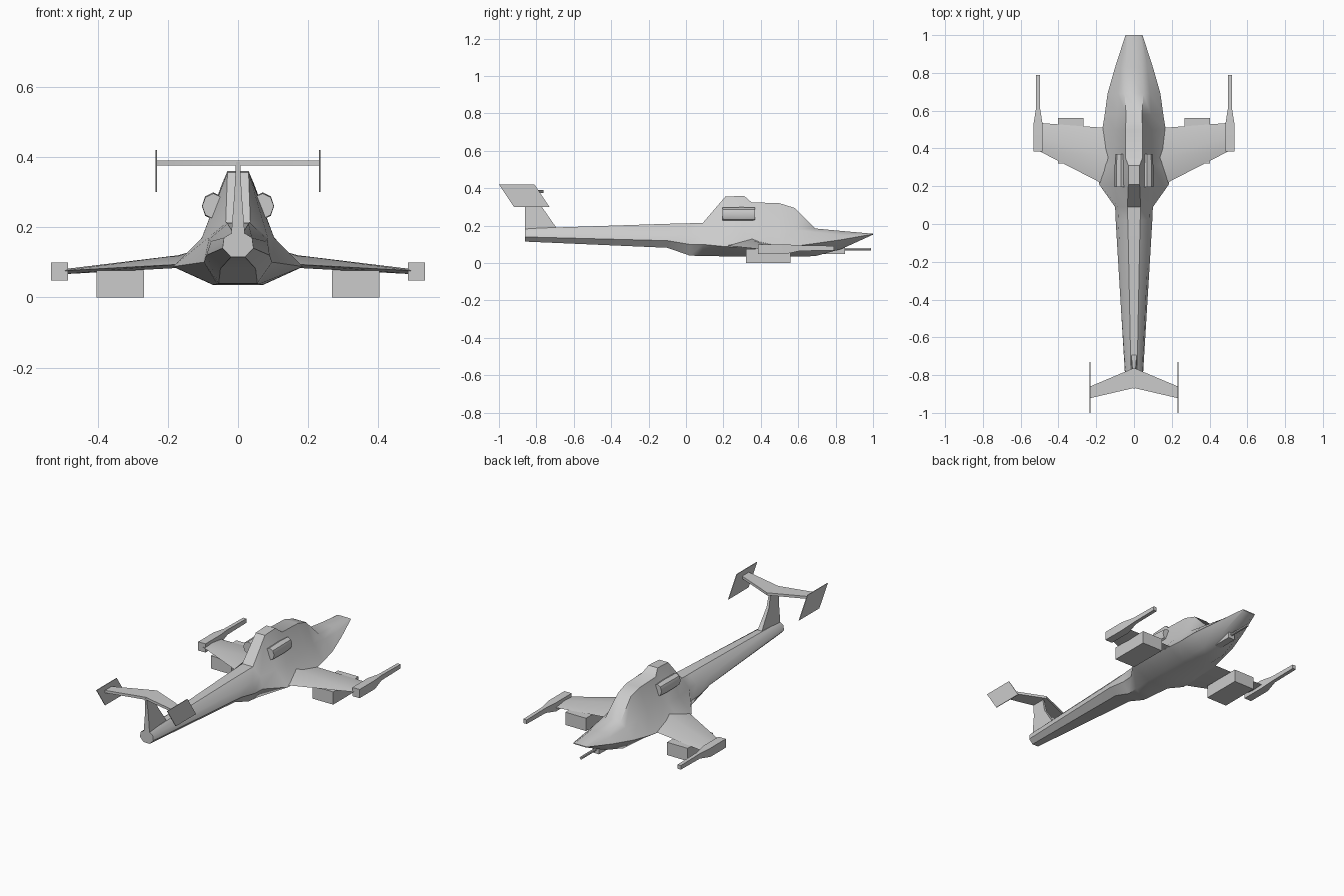
import bpy, bmesh, math

cube = bpy.data.objects.get("Cube")
if cube:
    bpy.data.objects.remove(cube, do_unlink=True)

grey = bpy.data.materials.new("plain grey")
grey.use_nodes = True
grey.diffuse_color = (0.6, 0.6, 0.6, 1)
grey.node_tree.nodes["Principled BSDF"].inputs["Base Color"].default_value = (0.6, 0.6, 0.6, 1)


def finish(name, bm, angle=40):
    bmesh.ops.recalc_face_normals(bm, faces=bm.faces)
    mesh = bpy.data.meshes.new(name)
    bm.to_mesh(mesh)
    bm.free()
    mesh.materials.append(grey)
    ob = bpy.data.objects.new(name, mesh)
    bpy.context.collection.objects.link(ob)
    bpy.ops.object.select_all(action="DESELECT")
    ob.select_set(True)
    bpy.context.view_layer.objects.active = ob
    bpy.ops.object.shade_smooth_by_angle(angle=math.radians(angle))
    return ob


def loft(name, rings, angle=40):
    """Skin a list of equal-length closed rings and cap both ends."""
    bm = bmesh.new()
    loops = [[bm.verts.new(p) for p in ring] for ring in rings]
    n = len(loops[0])
    for a, b in zip(loops, loops[1:]):
        for i in range(n):
            j = (i + 1) % n
            bm.faces.new((a[i], a[j], b[j], b[i]))
    bm.faces.new(loops[0])
    bm.faces.new(loops[-1])
    return finish(name, bm, angle)


def rect(x, y, z, hx, hz):
    return [(x - hx, y, z - hz), (x + hx, y, z - hz), (x + hx, y, z + hz), (x - hx, y, z + hz)]


def octagon(x, y, z, hx, hz):
    return [(x + hx * math.cos(t * math.pi / 4), y, z + hz * math.sin(t * math.pi / 4)) for t in range(8)]


# Fuselage stations: y, then (half width, z) for roof, waist, chine and belly
stations = [
    (1.0, (.035, .157), (.042, .156), (.045, .155), (.035, .152)),
    (.83, (.042, .172), (.07, .15), (.1, .125), (.05, .075)),
    (.69, (.05, .185), (.085, .165), (.14, .105), (.07, .037)),
    (.58, (.042, .295), (.09, .18), (.155, .09), (.07, .035)),
    (.50, (.045, .32), (.1, .175), (.168, .085), (.07, .035)),
    (.35, (.045, .325), (.102, .17), (.175, .085), (.07, .035)),
    (.31, (.03, .36), (.103, .17), (.18, .085), (.07, .035)),
    (.21, (.03, .355), (.103, .17), (.185, .088), (.07, .036)),
    (.09, (.035, .215), (.085, .17), (.1, .1), (.06, .038)),
    (.02, (.033, .213), (.083, .165), (.097, .1), (.055, .04)),
    (-.1, (.03, .21), (.077, .16), (.09, .12), (.05, .082)),
    (-.86, (.015, .185), (.04, .17), (.044, .14), (.02, .115)),
]
rings = []
for y, *half in stations:
    rings.append([(x, y, z) for x, z in half] + [(-x, y, z) for x, z in reversed(half)])
loft("fuselage", rings)

# Tail fin, swept and thinning towards the top
loft("tail_fin", [
    [(-.02, -.86, .17), (.02, -.86, .17), (.015, -.68, .17), (-.015, -.68, .17)],
    [(-.01, -.86, .3), (.01, -.86, .3), (.008, -.77, .3), (-.008, -.77, .3)],
    [(-.006, -.87, .385), (.006, -.87, .385), (.005, -.79, .385), (-.005, -.79, .385)],
])

# Swept tailplane
loft("tailplane", [
    [(x, front, .375), (x, front, .39), (x, back, .39), (x, back, .375)]
    for x, front, back in ((-.232, -.86, -.922), (0, -.762, -.868), (.232, -.86, -.922))
])

# Cannon under the nose
loft("nose_gun_mount", [rect(0, .62, .065, .022, .018), rect(0, .85, .067, .022, .018)])
loft("nose_gun_barrel", [octagon(0, .84, .074, .008, .008), octagon(0, .99, .074, .008, .008)])

for side, s in (("left", 1), ("right", -1)):
    # Tapered wing, flowing out of the fuselage
    loft(side + "_wing", [
        [(s * x, front, z0), (s * x, (front + back) / 2, z1), (s * x, back, z0 + .006), (s * x, (front + back) / 2, z0 - .004)]
        for x, front, back, z0, z1 in (
            (.08, .505, .17, .09, .145), (.17, .51, .215, .088, .12), (.5, .535, .385, .07, .08))
    ])

    # Wing-tip gun: square housing tapering to a barrel
    loft(side + "_wingtip_gun", [
        rect(s * .508, y, z, hx, hz) for y, z, hx, hz in (
            (.385, .074, .024, .026), (.53, .074, .024, .026),
            (.61, .08, .011, .015), (.79, .08, .011, .012))
    ], 30)

    # Weapon box slung under the wing
    loft(side + "_underwing_box", [rect(s * .335, y, .038, .068, .038) for y in (.32, .56)])

    # Engine nacelle beside the cabin
    loft(side + "_engine", [octagon(s * x, y, .26, hx, hz) for x, y, hx, hz in (
        (.07, .195, .032, .036), (.07, .3, .033, .039), (.07, .37, .028, .036))])

    # Swept end plate on the tailplane
    plate = [(-1.0, .42), (-.81, .42), (-.73, .3), (-.92, .3)]
    loft(side + "_end_plate", [[(s * x, y, z) for y, z in plate] for x in (.231, .235)])
